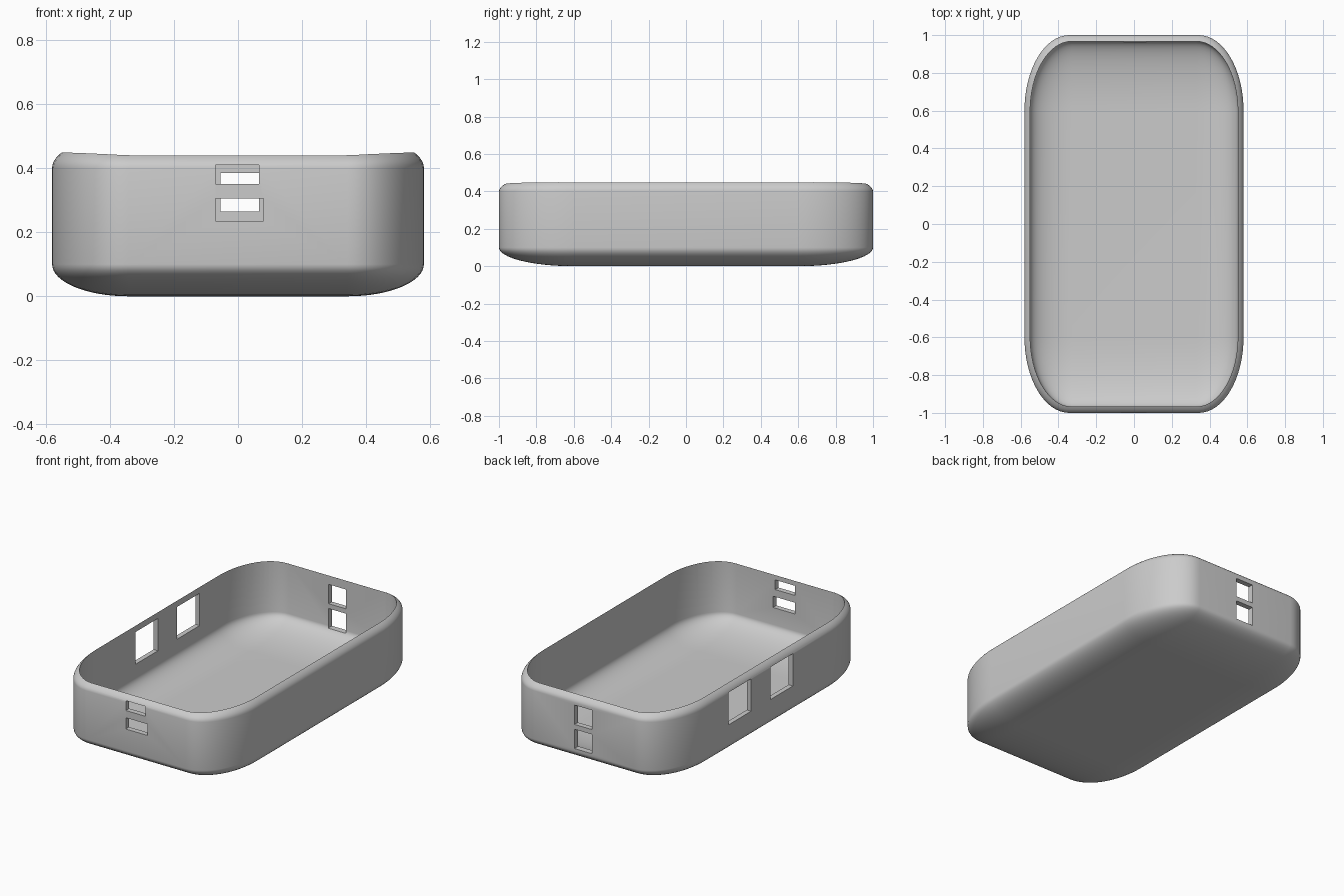
import bpy
import bmesh
from mathutils import Vector

default = bpy.data.objects.get("Cube")
if default:
    bpy.data.objects.remove(default, do_unlink=True)

# Plain grey plastic
grey = bpy.data.materials.new("grey_plastic")
grey.use_nodes = True
colour = (0.6, 0.6, 0.6, 1)
grey.diffuse_color = colour
grey.node_tree.nodes["Principled BSDF"].inputs["Base Color"].default_value = colour


def rounded_box(name, low, high, radii=None, segments=16):
    """Box between two corners; radii give the edge rounding along each axis."""
    low, high = Vector(low), Vector(high)
    half, centre = (high - low) / 2, (high + low) / 2
    scale = Vector(radii or (1, 1, 1))
    bm = bmesh.new()
    bmesh.ops.create_cube(bm, size=2)
    # Bevel with a unit radius first, then stretch it into an elliptical one
    bmesh.ops.scale(bm, verts=bm.verts, vec=[h / s for h, s in zip(half, scale)])
    if radii:
        bmesh.ops.bevel(bm, geom=bm.edges[:], offset=1, offset_type='OFFSET',
                        segments=segments, profile=0.5, affect='EDGES')
    bmesh.ops.scale(bm, verts=bm.verts, vec=scale)
    bmesh.ops.translate(bm, verts=bm.verts, vec=centre)
    mesh = bpy.data.meshes.new(name)
    bm.to_mesh(mesh)
    bm.free()
    mesh.materials.append(grey)
    obj = bpy.data.objects.new(name, mesh)
    bpy.context.collection.objects.link(obj)
    return obj


def cut(target, cutter):
    cutter.hide_render = True
    mod = target.modifiers.new("cut", 'BOOLEAN')
    mod.operation = 'DIFFERENCE'
    mod.solver = 'EXACT'
    mod.object = cutter
    bpy.context.view_layer.objects.active = target
    bpy.ops.object.modifier_apply(modifier=mod.name)
    bpy.data.objects.remove(cutter, do_unlink=True)


# Outer shell, a fully rounded block
shell = rounded_box("case_shell", (-0.58, -1, 0), (0.58, 1, 0.5), (0.238, 0.4, 0.1))

# Hollow that opens the top and leaves thin walls and a floor
cut(shell, rounded_box("cavity", (-0.55, -0.967, 0.03), (0.55, 0.967, 0.8),
                       (0.22, 0.37, 0.1)))

# Port openings in the front wall: x range, z range
for x0, x1, z0, z1 in [(-0.07, 0.065, 0.35, 0.41), (-0.07, 0.08, 0.235, 0.305)]:
    cut(shell, rounded_box("front_port", (x0, -1.1, z0), (x1, -0.9, z1)))

# Two stacked square openings in the back wall
for z0 in (0.115, 0.265):
    cut(shell, rounded_box("back_port", (-0.055, 0.9, z0), (0.065, 1.1, z0 + 0.12)))

# Two windows in the right wall
for y0 in (-0.22, 0.19):
    cut(shell, rounded_box("side_window", (-0.7, y0, 0.21), (-0.5, y0 + 0.22, 0.41)))

# Smooth shading with crisp rim and openings
bpy.ops.object.select_all(action='DESELECT')
shell.select_set(True)
bpy.context.view_layer.objects.active = shell
bpy.ops.object.shade_smooth_by_angle(angle=0.52)
